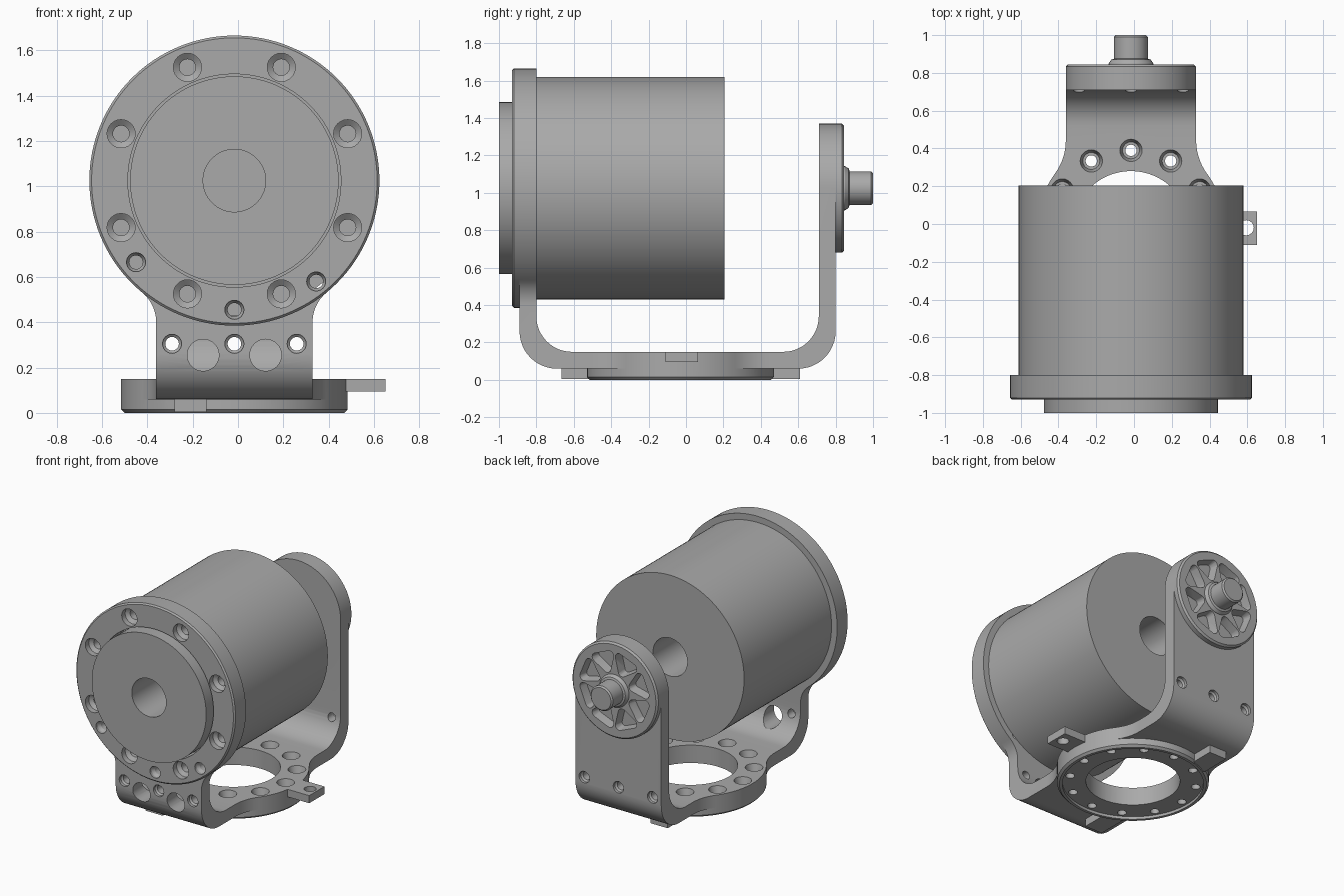
import bpy, bmesh, math
from mathutils import Vector, Matrix

if "Cube" in bpy.data.objects:
    bpy.data.objects.remove(bpy.data.objects["Cube"])

CX, CY, CZ = -0.016, -0.03, 1.025      # shared axis, base centre, motor height
HALF = 0.345                           # half width of the bracket strip
COL = bpy.context.scene.collection


def material(name, value):
    mat = bpy.data.materials.new(name)
    mat.use_nodes = True
    mat.diffuse_color = (value, value, value, 1)
    mat.node_tree.nodes["Principled BSDF"].inputs["Base Color"].default_value = (value, value, value, 1)
    return mat


grey = material("machined grey", 0.4)


def finish(name, bm):
    bmesh.ops.recalc_face_normals(bm, faces=bm.faces)
    mesh = bpy.data.meshes.new(name)
    bm.to_mesh(mesh)
    bm.free()
    mesh.materials.append(grey)
    obj = bpy.data.objects.new(name, mesh)
    COL.objects.link(obj)
    return obj


# Axis maps: local (a, b, t) to world, t being the depth direction
def along_y(a, b, t):
    return Vector((CX + a, t, CZ + b))


def along_z(a, b, t):
    return Vector((CX + a, CY + b, t))


def along_x(a, b, t):
    return Vector((CX + t, a, b))


def prism(name, outline, t0, t1, frame):
    bm = bmesh.new()
    low, high = [[bm.verts.new(frame(a, b, t)) for a, b in outline] for t in (t0, t1)]
    bm.faces.new(low)
    bm.faces.new(high)
    n = len(outline)
    for i in range(n):
        j = (i + 1) % n
        bm.faces.new((low[i], low[j], high[j], high[i]))
    return finish(name, bm)


def turned(name, profile, frame, at=(0, 0), seg=96, ring=False):
    """Revolve (radius, depth) points; ring=True closes the profile on itself."""
    bm = bmesh.new()
    loops = [[bm.verts.new(frame(at[0] + r * math.cos(k * math.tau / seg),
                                 at[1] + r * math.sin(k * math.tau / seg), t))
              for k in range(seg)] for r, t in profile]
    pairs = list(zip(loops, loops[1:]))
    if ring:
        pairs.append((loops[-1], loops[0]))
    else:
        bm.faces.new(loops[0])
        bm.faces.new(loops[-1])
    for p, q in pairs:
        for k in range(seg):
            j = (k + 1) % seg
            bm.faces.new((p[k], p[j], q[j], q[k]))
    return finish(name, bm)


def box(name, x0, x1, y0, y1, z0, z1):
    return prism(name, [(y0, z0), (y1, z0), (y1, z1), (y0, z1)], x0 - CX, x1 - CX, along_x)


def arc(cx, cy, r, a0, a1, n=12):
    return [(cx + r * math.cos(a0 + (a1 - a0) * i / n),
             cy + r * math.sin(a0 + (a1 - a0) * i / n)) for i in range(n + 1)]


def combine(target, others, mode):
    for other in others:
        mod = target.modifiers.new(mode.lower(), 'BOOLEAN')
        mod.operation, mod.solver, mod.object = mode, 'EXACT', other
        bpy.context.view_layer.objects.active = target
        bpy.ops.object.modifier_apply(modifier=mod.name)
        bpy.data.objects.remove(other)


def neck(name, radius, fillet, sign, t0, t1, frame):
    """Concave flare joining a disc to the straight strip."""
    fx = HALF + fillet
    fy = math.sqrt((radius + fillet) ** 2 - fx ** 2)
    start = math.atan2(-fy, -fx)
    side = arc(fx, fy, fillet, start, -math.pi, 10)
    inner = (HALF * 0.8, fy * 0.76)
    outline = [inner] + side + [(-a, b) for a, b in reversed(side)] + [(-inner[0], inner[1])]
    return prism(name, [(a, sign * b) for a, b in outline], t0, t1, frame)


# U-shaped strip: base, two bends, two uprights
q = math.pi / 2
u_shape = ([(-0.89, 0.52)] + arc(-0.69, 0.26, 0.20, 2 * q, 3 * q)
           + arc(0.60, 0.26, 0.20, -q, 0) + [(0.80, CZ), (0.71, CZ)]
           + arc(0.52, 0.34, 0.19, 0, -q) + arc(-0.61, 0.34, 0.19, -q, -2 * q)
           + [(-0.80, 0.52)])
bracket = prism("bracket", u_shape, -HALF, HALF, along_x)

combine(bracket, [
    turned("base_disc", [(0.485, 0), (0.5, 0.015), (0.5, 0.15)], along_z),
    neck("base_flare_front", 0.5, 0.3, -1, 0.06, 0.15, along_z),
    neck("base_flare_rear", 0.5, 0.3, 1, 0.06, 0.15, along_z),
    neck("flange_flare", 0.64, 0.17, -1, -0.89, -0.80, along_y),
    turned("front_flange", [(0.47, -0.93), (0.63, -0.93), (0.64, -0.92), (0.64, -0.80),
                            (0.47, -0.80)], along_y, seg=128, ring=True),
    turned("rear_head", [(HALF, 0.71), (HALF, 0.833), (HALF - 0.012, 0.845)], along_y),
    box("side_tab", 0.40, 0.65, -0.11, 0.065, 0.095, 0.15),
    box("front_foot", -0.28, -0.14, -0.665, -0.45, 0.005, 0.10),
    box("rear_foot", -0.28, -0.14, 0.39, 0.61, 0.005, 0.10),
], 'UNION')

cutters = [
    turned("base_opening", [(0.31, -0.1), (0.31, 0.3)], along_z),
    turned("underside_recess", [(0.29, -0.05), (0.465, -0.05), (0.465, 0.02), (0.29, 0.02)],
           along_z, ring=True),
    turned("tab_hole", [(0.04, 0), (0.04, 0.3)], along_z, (0.61, 0.01), 24),
]
# Counterbored screw holes around the base
for k in range(12):
    a = k * math.tau / 12
    cutters.append(turned("base_screw", [(0.03, -0.05), (0.03, 0.10), (0.045, 0.10), (0.062, 0.16)],
                          along_z, (0.42 * math.cos(a), 0.42 * math.sin(a)), 24))
# Counterbored flange holes and rear lightening pockets
for k in range(8):
    a = (k + 0.5) * math.tau / 8
    cutters.append(turned("flange_screw", [(0.062, -0.95), (0.062, -0.89), (0.036, -0.87), (0.036, -0.75)],
                          along_y, (0.541 * math.cos(a), 0.541 * math.sin(a)), 24))
    bm = bmesh.new()
    for radius, turn in ((0.16, 0), (0.25, 0.24), (0.25, -0.24)):
        for s in range(12):
            c = s * math.tau / 12
            for size, t in ((0.022, 0.78), (0.034, 0.86)):
                bm.verts.new(along_y(radius * math.cos(a + turn) + size * math.cos(c),
                                     radius * math.sin(a + turn) + size * math.sin(c), t))
    hull = bmesh.ops.convex_hull(bm, input=bm.verts)
    loose = [v for v in bm.verts if not v.link_faces]
    bmesh.ops.delete(bm, geom=loose, context='VERTS')
    cutters.append(finish("pocket", bm))
# Small flange holes
for a, b in ((-0.434, -0.36), (0.361, -0.445), (0, -0.57)):
    cutters.append(turned("pin_hole", [(0.042, -0.95), (0.042, -0.91), (0.03, -0.89), (0.03, -0.75)],
                          along_y, (a, b), 24))
# Holes across both uprights, and the two wide front ones
for a in (-0.275, 0, 0.275):
    cutters.append(turned("front_hole", [(0.042, -1), (0.042, -0.87), (0.03, -0.86), (0.03, -0.7)],
                          along_y, (a, -0.72), 24))
    cutters.append(turned("rear_hole", [(0.03, 0.6), (0.03, 0.77), (0.042, 0.78), (0.042, 0.9)],
                          along_y, (a, -0.72), 24))
for a in (-0.138, 0.138):
    cutters.append(turned("wide_hole", [(0.07, -1), (0.07, -0.6)], along_y, (a, -0.77), 32))
combine(bracket, cutters, 'DIFFERENCE')

# Motor: body, front pilot and through bore as one turned ring
motor = turned("motor", [(0.138, -1), (0.46, -1), (0.46, -0.80), (0.595, -0.80),
                         (0.595, 0.205), (0.138, 0.205)], along_y, seg=128, ring=True)

# Rear stub shaft with its collar
shaft = turned("shaft", [(0.118, 0.83), (0.118, 0.85), (0.105, 0.87), (0.09, 0.875),
                         (0.09, 0.99), (0.08, 1.0)], along_y, seg=32)

for obj in (bracket, motor, shaft):
    bpy.ops.object.select_all(action='DESELECT')
    obj.select_set(True)
    bpy.context.view_layer.objects.active = obj
    bpy.ops.object.shade_smooth_by_angle(angle=math.radians(30))
